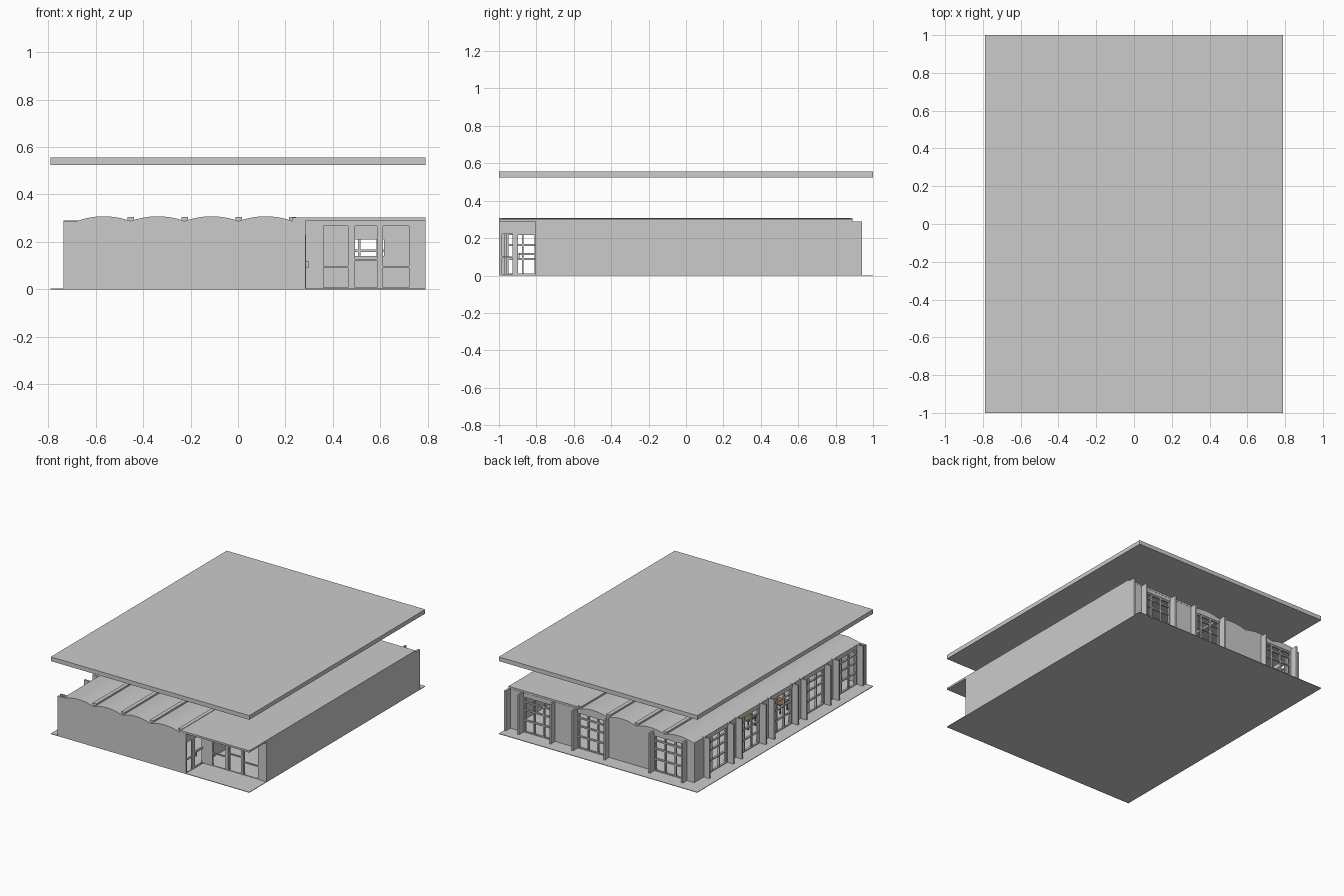
import bpy, bmesh, math
from mathutils import Matrix, Vector

if "Cube" in bpy.data.objects:
    bpy.data.objects.remove(bpy.data.objects["Cube"])

V0, V1, NV = -0.68, 0.23, 4          # span and number of roof vaults
SPRING, CROWN = 0.288, 0.308


def finish(name, bm, color=None):
    bmesh.ops.recalc_face_normals(bm, faces=bm.faces)
    me = bpy.data.meshes.new(name)
    bm.to_mesh(me)
    bm.free()
    ob = bpy.data.objects.new(name, me)
    bpy.context.collection.objects.link(ob)
    if color:
        mat = bpy.data.materials.get(name + "_mat") or bpy.data.materials.new(name + "_mat")
        mat.diffuse_color = color
        mat.use_nodes = True
        mat.node_tree.nodes["Principled BSDF"].inputs["Base Color"].default_value = mat.diffuse_color
        me.materials.append(mat)
    return ob


def boxes(name, items, color=None):
    """One object from boxes given as (x0, x1, y0, y1, z0, z1)."""
    bm = bmesh.new()
    for x0, x1, y0, y1, z0, z1 in items:
        m = Matrix.Translation(((x0 + x1) / 2, (y0 + y1) / 2, (z0 + z1) / 2))
        bmesh.ops.create_cube(bm, size=1, matrix=m @ Matrix.Diagonal((x1 - x0, y1 - y0, z1 - z0, 1)))
    return finish(name, bm, color)


def extrude_y(name, profile, y0, y1):
    bm = bmesh.new()
    f = bm.faces.new([bm.verts.new((x, y0, z)) for x, z in profile])
    r = bmesh.ops.extrude_face_region(bm, geom=[f])
    bmesh.ops.translate(bm, vec=(0, y1 - y0, 0), verts=[v for v in r["geom"] if isinstance(v, bmesh.types.BMVert)])
    return finish(name, bm)


def arch(a, b, z0=SPRING, z1=CROWN, n=10):
    return [(a + (b - a) * i / n, z0 + (z1 - z0) * (1 - (2 * i / n - 1) ** 2)) for i in range(n + 1)]


def grid(axis, at, a, b, z0, z1, us, zs, t=0.01, d=0.014):
    """Window frame boxes: bars at fractions us (across) and zs (up), in a plane across the axis."""
    bars = []
    for u in us:
        c = a + t / 2 + (b - a - t) * u
        bars.append((c - t / 2, c + t / 2, z0, z1))
    for z in zs:
        c = z0 + t / 2 + (z1 - z0 - t) * z
        bars.append((a, b, c - t / 2, c + t / 2))
    if axis == "x":
        return [(at - d / 2, at + d / 2, p, q, r, s) for p, q, r, s in bars]
    return [(p, q, at - d / 2, at + d / 2, r, s) for p, q, r, s in bars]


# floor and floating roof slab
boxes("floor_slab", [(-0.79, 0.79, -1, 1, 0, 0.004)])
boxes("floating_roof", [(-0.79, 0.79, -1, 1, 0.525, 0.555)])

# vaults: thin curved shells running front to back
w = (V1 - V0) / NV
for i in range(NV):
    a, b = V0 + i * w, V0 + (i + 1) * w
    outer, inner = arch(a, b), arch(a, b, SPRING - 0.006, CROWN - 0.006)
    ob = extrude_y("roof_vault", outer + inner[::-1], -0.99, 0.89)
    bpy.context.view_layer.objects.active = ob
    ob.select_set(True)
    bpy.ops.object.shade_smooth_by_angle(angle=math.radians(35))
    ob.select_set(False)

# valley beams between the vaults
boxes("valley_beams", [(V0 + i * w - 0.014, V0 + i * w + 0.014, -0.985, 0.88, 0.272, 0.305)
                       for i in range(1, NV + 1)])

# flat ceiling and canopy over the entrance side
boxes("entrance_canopy", [(V1, 0.79, -1, 0.89, 0.289, 0.302)])

# front wall with wavy top
top = [(-0.735, SPRING), (V0, SPRING)]
for i in range(NV):
    top += arch(V0 + i * w, V0 + (i + 1) * w)[1:]
extrude_y("front_wall", [(-0.735, 0)] + top + [(0.285, SPRING), (0.285, 0)], -1, -0.985)

# right wall
boxes("right_wall", [(0.775, 0.79, -0.8, 0.94, 0, 0.29)])

# left facade: five window bays with projecting fins
bays = [0.64, 0.273, -0.095, -0.462, -0.83]
H, hw = 0.265, 0.13
fins, frames, piers = [], [], []
edges = [0.89]
for c in bays:
    frames += grid("x", -0.68, c - hw, c + hw, 0, H, (0, 0.33, 0.67, 1), (0, 0.33, 0.62, 0.85, 1))
    for s in (-1, 1):
        e = c + s * (hw + 0.006)
        fins.append((-0.735, -0.66, e - 0.006, e + 0.006, 0, 0.29))
    edges += [c + hw, c - hw]
edges.append(-0.985)
for p, q in zip(edges[::2], edges[1::2]):
    piers.append((-0.69, -0.675, q, p, 0, H))
piers.append((-0.69, -0.675, -0.985, 0.89, H, 0.289))
boxes("left_fins", fins)
boxes("left_window_frames", frames)
boxes("left_piers", piers)

# back facade: three windows, solid panels and fins
wins = [(-0.62, -0.37), (0.0, 0.24), (0.43, 0.67)]
fins, frames, walls = [], [], []
x = -0.69
for a, b in wins:
    walls.append((x, a, 0.875, 0.89, 0, H))
    frames += grid("y", 0.88, a, b, 0, H, (0, 0.33, 0.67, 1), (0, 0.33, 0.62, 0.85, 1))
    for e in (a - 0.006, b + 0.006):
        fins.append((e - 0.006, e + 0.006, 0.86, 0.94, 0, 0.29))
    x = b
walls.append((x, 0.78, 0.875, 0.89, 0, H))
boxes("back_panels", walls)
boxes("back_window_frames", frames)
boxes("back_fins", fins)
extrude_y("back_header", [(-0.69, H)] + top[1:] + [(0.78, SPRING), (0.78, H)], 0.875, 0.89)

# recessed entrance: glazed screen facing the front
screen = [(0.285, 0.352, -0.805, -0.79, 0, 0.289), (0.728, 0.79, -0.805, -0.79, 0, 0.289),
          (0.352, 0.728, -0.805, -0.79, 0.276, 0.289),
          (0.472, 0.486, -0.805, -0.79, 0, 0.289), (0.594, 0.604, -0.805, -0.79, 0, 0.289)]
boxes("entrance_posts", screen)
leaf = []
for a, b, z, m in ((0.352, 0.472, 0.276, 0.34), (0.486, 0.594, 0.276, 0.45), (0.604, 0.728, 0.276, 0.34)):
    leaf += grid("y", -0.797, a, b, 0, z, (0, 1), (0, m, 1), 0.008, 0.01)
boxes("entrance_frames", leaf)

# entrance side wall with a window and a door
boxes("entrance_side_wall", [(0.272, 0.285, -1, -0.79, 0.23, 0.289), (0.272, 0.285, -0.92, -0.91, 0, 0.23)])
boxes("entrance_side_frames", grid("x", 0.28, -0.995, -0.92, 0, 0.23, (0, 1), (0, 0.42, 1), 0.008, 0.01)
      + grid("x", 0.28, -0.91, -0.797, 0, 0.23, (0, 1), (0, 0.5, 1), 0.012, 0.012))
boxes("door_handle", [(0.285, 0.297, -0.9, -0.89, 0.09, 0.12)])

# interior partitions, with a hatch in line with the entrance
boxes("partitions", [(0.272, 0.285, -0.79, 0.5, 0, 0.288),
                     (0.285, 0.47, 0.1, 0.112, 0, 0.288), (0.615, 0.776, 0.1, 0.112, 0, 0.288),
                     (0.47, 0.615, 0.1, 0.112, 0, 0.14), (0.47, 0.615, 0.1, 0.112, 0.21, 0.288)])

# wooden tables inside
tables = []
for cx, cy in ((-0.45, -0.02), (-0.48, -0.34)):
    tables.append((cx - 0.07, cx + 0.07, cy - 0.05, cy + 0.05, 0.066, 0.074))
    tables += [(cx + sx * 0.06 - 0.004, cx + sx * 0.06 + 0.004, cy + sy * 0.04 - 0.004, cy + sy * 0.04 + 0.004,
                0, 0.066) for sx in (-1, 1) for sy in (-1, 1)]
boxes("tables", tables, (0.3, 0.16, 0.04, 1))
